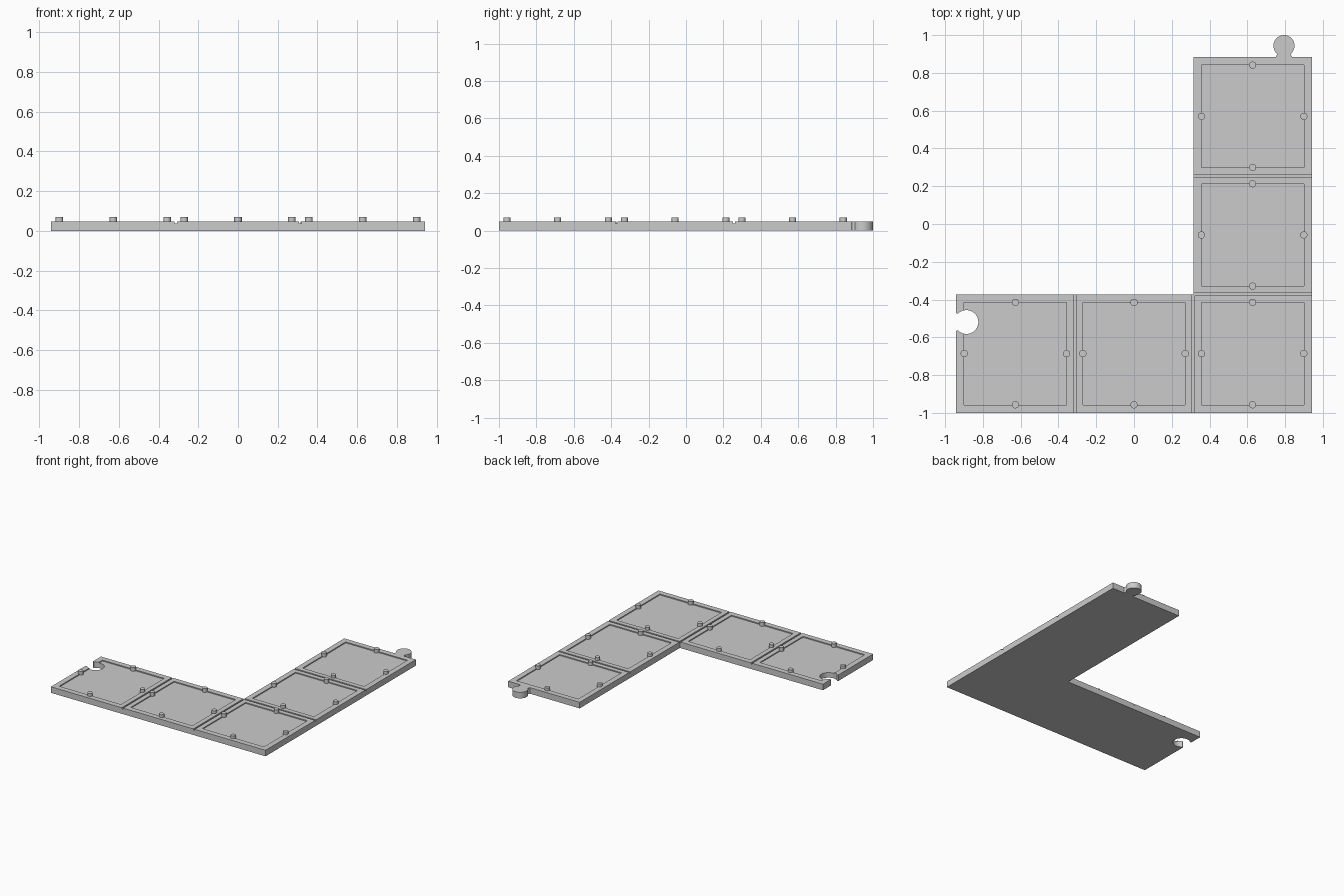
import bpy, bmesh
from math import radians, cos, sin, pi

if "Cube" in bpy.data.objects:
    bpy.data.objects.remove(bpy.data.objects["Cube"])

T = 0.628            # tile pitch
X0, Y0 = -1.5 * T, -1.0
TOP, PEG_TOP = 0.048, 0.07
CELLS = [(0, 0), (1, 0), (2, 0), (2, 1), (2, 2)]

grey = bpy.data.materials.new("light grey plastic")
grey.use_nodes = True
COL = (0.6, 0.6, 0.6, 1)
grey.diffuse_color = COL
grey.node_tree.nodes["Principled BSDF"].inputs["Base Color"].default_value = COL


def finish(name, bm):
    bmesh.ops.recalc_face_normals(bm, faces=bm.faces)
    me = bpy.data.meshes.new(name)
    bm.to_mesh(me)
    bm.free()
    me.materials.append(grey)
    ob = bpy.data.objects.new(name, me)
    bpy.context.collection.objects.link(ob)
    return ob


def add_prism(bm, outline, z1, z2):
    low = [bm.verts.new((x, y, z1)) for x, y in outline]
    high = [bm.verts.new((x, y, z2)) for x, y in outline]
    bm.faces.new(low[::-1])
    bm.faces.new(high)
    for i in range(len(low)):
        bm.faces.new((low[i - 1], low[i], high[i], high[i - 1]))


def add_box(bm, x1, x2, y1, y2, z1, z2):
    add_prism(bm, [(x1, y1), (x2, y1), (x2, y2), (x1, y2)], z1, z2)


def arc(cx, cy, r, a, b, n=28):
    angles = [radians(a + (b - a) * i / n) for i in range(n + 1)]
    return [(cx + r * cos(t), cy + r * sin(t)) for t in angles]


def shade(ob):
    bpy.ops.object.select_all(action="DESELECT")
    ob.select_set(True)
    bpy.context.view_layer.objects.active = ob
    bpy.ops.object.shade_smooth_by_angle(angle=radians(30))


# Slab outline: L of five tiles with a round tab and a matching socket
XR, YT, XI, YI = -X0, Y0 + 3 * T, X0 + 2 * T, Y0 + T
TX, HY = 0.794, -0.519
outline = [(X0, Y0), (XR, Y0), (XR, YT), (TX + 0.044, YT), (TX + 0.038, YT + 0.01)]
outline += arc(TX, 0.944, 0.056, -47, 227)
outline += [(TX - 0.038, YT + 0.01), (TX - 0.044, YT), (XI, YT), (XI, YI), (X0, YI)]
outline += [(X0, HY + 0.047)]
outline += arc(-0.887, HY, 0.063, 136, -136)
outline += [(X0, HY - 0.047)]

bm = bmesh.new()
add_prism(bm, outline, 0, TOP)
slab = finish("tile_slab", bm)


def cut(name, bm):
    cutter = finish(name, bm)
    cutter.hide_render = True
    mod = slab.modifiers.new(name, "BOOLEAN")
    mod.operation, mod.solver, mod.object = "DIFFERENCE", "EXACT", cutter
    bpy.context.view_layer.objects.active = slab
    bpy.ops.object.modifier_apply(modifier=name)
    bpy.data.objects.remove(cutter)


# Grooves between the tiles
G = 0.006
for i in (1, 2):
    x, y = X0 + i * T, Y0 + i * T
    bm = bmesh.new()
    add_box(bm, x - G, x + G, Y0 - 0.1, YI + 0.1 * (2 - i), TOP - 0.01, 0.1)
    cut("column_groove", bm)
    bm = bmesh.new()
    add_box(bm, XI - 0.1 * (i - 1), XR + 0.1, y - G, y + G, TOP - 0.01, 0.1)
    cut("row_groove", bm)

# Recessed panel in each tile
P = 0.271
bm = bmesh.new()
for i, j in CELLS:
    cx, cy = X0 + (i + 0.5) * T, Y0 + (j + 0.5) * T
    add_box(bm, cx - P, cx + P, cy - P, cy + P, TOP - 0.008, 0.1)
cut("panel_recess", bm)
shade(slab)

# Four pegs around each tile
for n, (i, j) in enumerate(CELLS, 1):
    cx, cy = X0 + (i + 0.5) * T, Y0 + (j + 0.5) * T
    bm = bmesh.new()
    for k in range(4):
        a = k * pi / 2
        vs = bmesh.ops.create_cone(bm, cap_ends=True, segments=24, radius1=0.019,
                                   radius2=0.019, depth=PEG_TOP - 0.03)["verts"]
        bmesh.ops.translate(bm, verts=vs, vec=(cx + P * cos(a), cy + P * sin(a),
                                               (PEG_TOP + 0.03) / 2))
    shade(finish(f"tile_pegs_{n}", bm))
